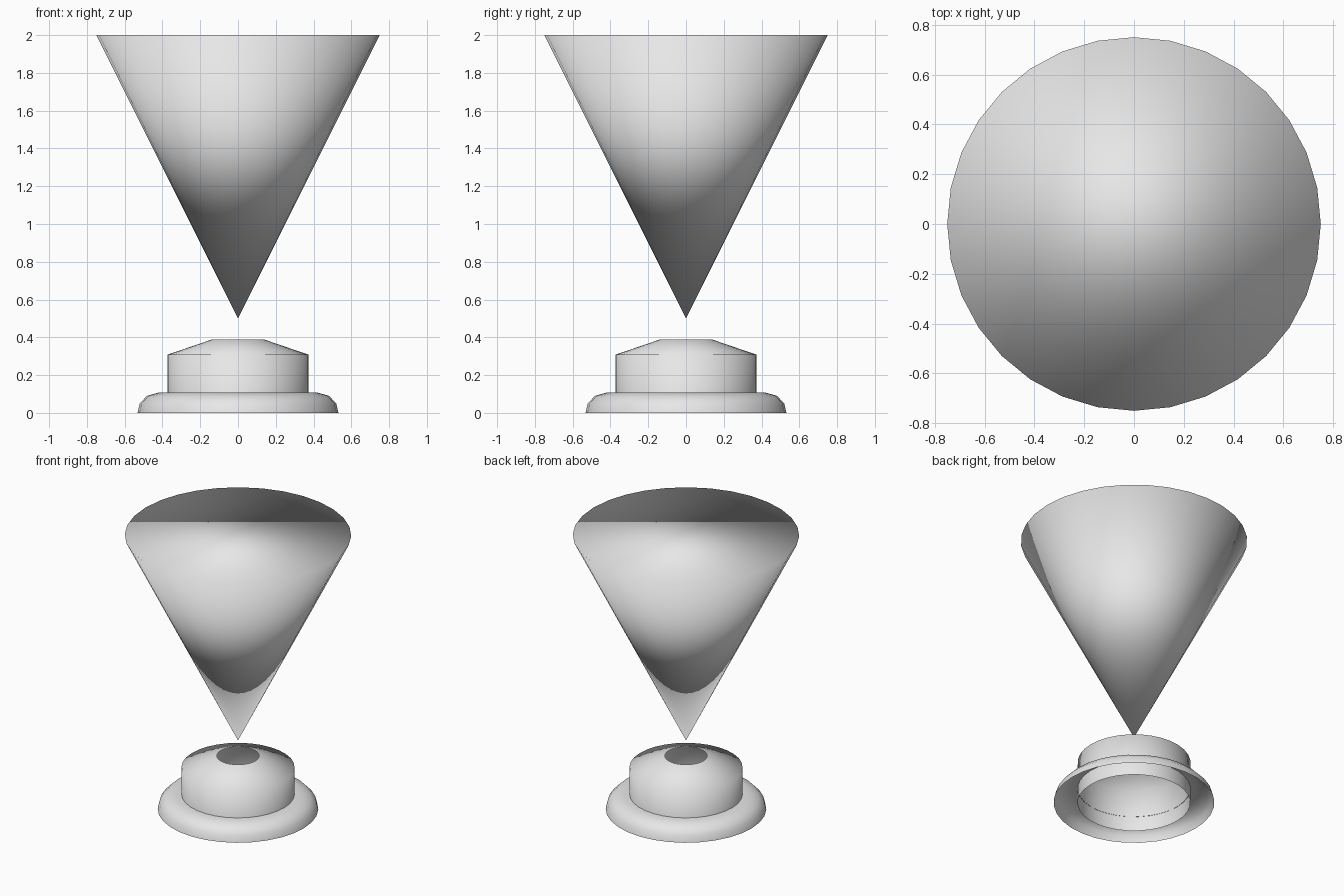
import bpy
import bmesh
from math import cos, sin, tau

SIDES = 32

default_cube = bpy.data.objects.get("Cube")
if default_cube:
    bpy.data.objects.remove(default_cube, do_unlink=True)

# One plain grey for every part
grey = bpy.data.materials.new("light_grey")
grey.use_nodes = True
colour = (0.8, 0.8, 0.8, 1)
grey.diffuse_color = colour
grey.node_tree.nodes["Principled BSDF"].inputs["Base Color"].default_value = colour


def finish(name, bm):
    """Turn a bmesh into a smooth, grey scene object."""
    for face in bm.faces:
        face.smooth = True
    mesh = bpy.data.meshes.new(name)
    bm.to_mesh(mesh)
    bm.free()
    mesh.materials.append(grey)
    obj = bpy.data.objects.new(name, mesh)
    bpy.context.collection.objects.link(obj)
    return obj


def turned_shell(name, profile):
    """Open shell turned about z; the profile runs from bottom to top."""
    bm = bmesh.new()
    rings = [[bm.verts.new((r * cos(tau * i / SIDES), r * sin(tau * i / SIDES), z))
              for i in range(SIDES)] for r, z in profile]
    for low, high in zip(rings, rings[1:]):
        for i in range(SIDES):
            j = (i + 1) % SIDES
            bm.faces.new((low[i], low[j], high[j], high[i]))
    return finish(name, bm)


# Hollow rounded flange
turned_shell("base_flange", [(0.532, 0), (0.52, 0.05), (0.482, 0.09),
                             (0.42, 0.108), (0.372, 0.108)])

# Collar, open below, with a sloping shoulder round a central hole
turned_shell("collar", [(0.374, 0), (0.374, 0.308), (0.14, 0.388)])

# Point-down cone whose cap shares smooth normals with its side
bm = bmesh.new()
rim = [bm.verts.new((0.75 * cos(tau * i / SIDES), 0.75 * sin(tau * i / SIDES), 2))
       for i in range(SIDES)]
tip = bm.verts.new((0, 0, 0.5))
bm.faces.new(rim)
for i in range(SIDES):
    bm.faces.new((tip, rim[(i + 1) % SIDES], rim[i]))
finish("inverted_cone", bm)
